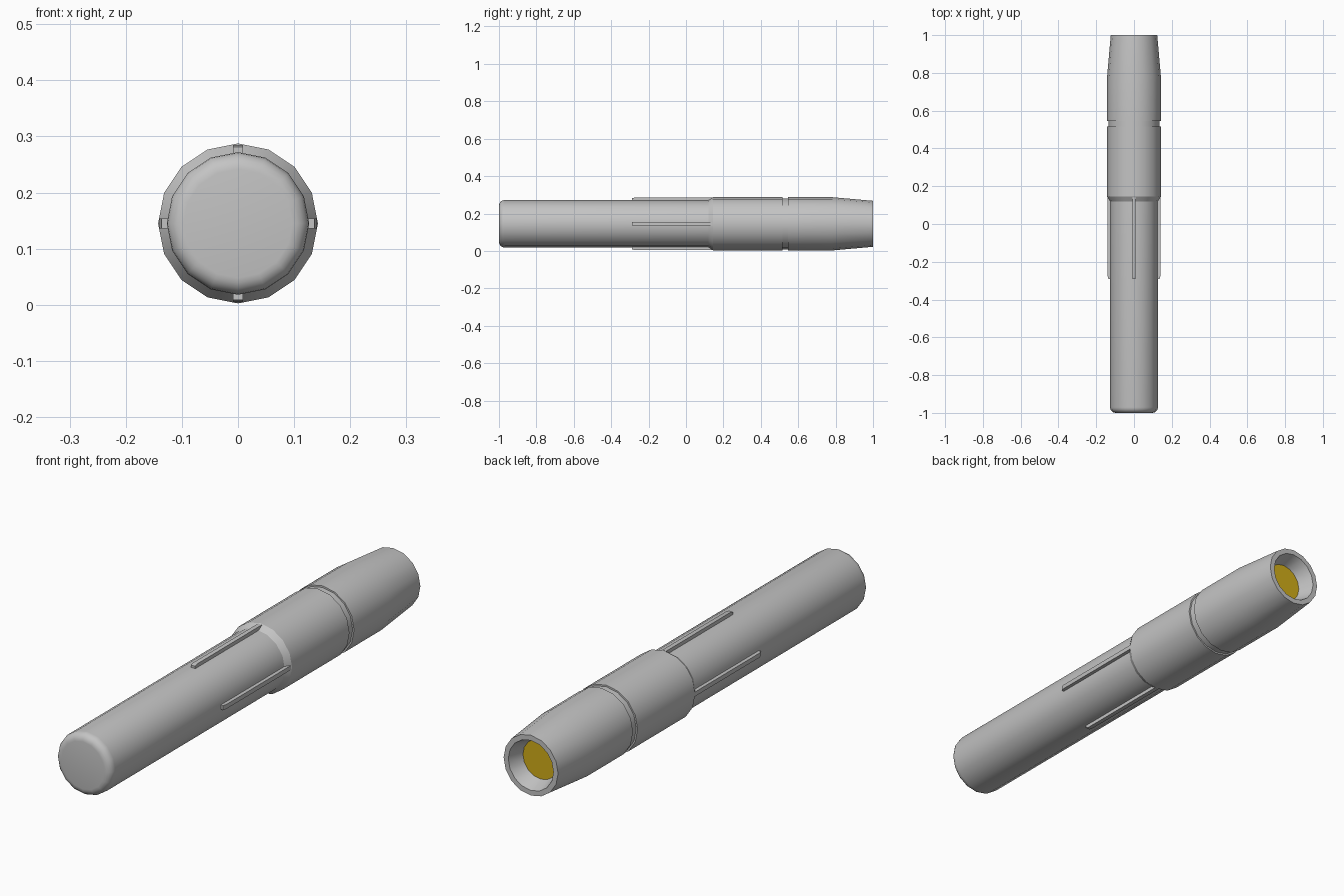
import bpy, bmesh
from math import sin, cos, pi, radians
from mathutils import Matrix, Vector

SIDES = 16
AXIS_Z = 0.145

cube = bpy.data.objects.get("Cube")
if cube:
    bpy.data.objects.remove(cube, do_unlink=True)


def material(name, colour):
    m = bpy.data.materials.new(name)
    m.use_nodes = True
    m.diffuse_color = colour
    m.node_tree.nodes["Principled BSDF"].inputs["Base Color"].default_value = colour
    return m


grey = material("grey metal", (0.55, 0.55, 0.55, 1))
yellow = material("yellow lens", (0.64, 0.42, 0.01, 1))


def finish(name, bm, mat):
    bmesh.ops.remove_doubles(bm, verts=bm.verts, dist=0.00001)
    bmesh.ops.recalc_face_normals(bm, faces=bm.faces)
    mesh = bpy.data.meshes.new(name)
    bm.to_mesh(mesh)
    bm.free()
    mesh.materials.append(mat)
    obj = bpy.data.objects.new(name, mesh)
    bpy.context.collection.objects.link(obj)
    obj.location.z = AXIS_Z
    bpy.ops.object.select_all(action="DESELECT")
    obj.select_set(True)
    bpy.context.view_layer.objects.active = obj
    bpy.ops.object.shade_smooth_by_angle(angle=radians(30))
    return obj


def lathe(name, profile, mat):
    """Spin (radius, y) points around the long axis."""
    bm = bmesh.new()
    rings = []
    for r, y in profile:
        angles = [2 * pi * i / SIDES for i in range(SIDES)]
        if r == 0:
            rings.append([bm.verts.new((0, y, 0))] * SIDES)
        else:
            rings.append([bm.verts.new((r * sin(a), y, r * cos(a))) for a in angles])
    for a, b in zip(rings, rings[1:]):
        for i in range(SIDES):
            j = (i + 1) % SIDES
            corners = list(dict.fromkeys((a[i], a[j], b[j], b[i])))
            bm.faces.new(corners)
    return finish(name, bm, mat)


# Handle with a rounded front end
R, BEVEL = 0.127, 0.03
arc = [(R - BEVEL + BEVEL * sin(t), -1 + BEVEL - BEVEL * cos(t))
       for t in (k * pi / 10 for k in range(6))]
lathe("handle", [(0, -1)] + arc + [(R, 0.2), (0, 0.2)], grey)

# Head: chamfered collar, groove, tapered nozzle and hollow mouth
lathe("head", [(0, 0.12), (0.127, 0.12), (0.1425, 0.145),
               (0.1425, 0.515), (0.136, 0.515), (0.136, 0.545), (0.1425, 0.545),
               (0.1425, 0.78), (0.123, 1), (0.102, 1), (0.08, 0.935), (0, 0.935)], grey)

# Lens at the bottom of the mouth
lathe("lens", [(0, 0.934), (0.08, 0.934), (0.08, 0.937), (0, 0.937)], yellow)

# Four ribs along the handle, with sloping front ends
for k, side in enumerate(("top", "left", "bottom", "right")):
    bm = bmesh.new()
    section = [(-0.29, 0.115), (-0.29, 0.136), (-0.275, 0.14), (0.15, 0.14), (0.15, 0.115)]
    face = bm.faces.new([bm.verts.new((-0.009, y, z)) for y, z in section])
    new = bmesh.ops.extrude_face_region(bm, geom=[face])["geom"]
    moved = [v for v in new if isinstance(v, bmesh.types.BMVert)]
    bmesh.ops.translate(bm, verts=moved, vec=Vector((0.018, 0, 0)))
    bmesh.ops.rotate(bm, verts=bm.verts, cent=(0, 0, 0),
                     matrix=Matrix.Rotation(k * pi / 2, 3, "Y"))
    finish(side + "_rib", bm, grey)
